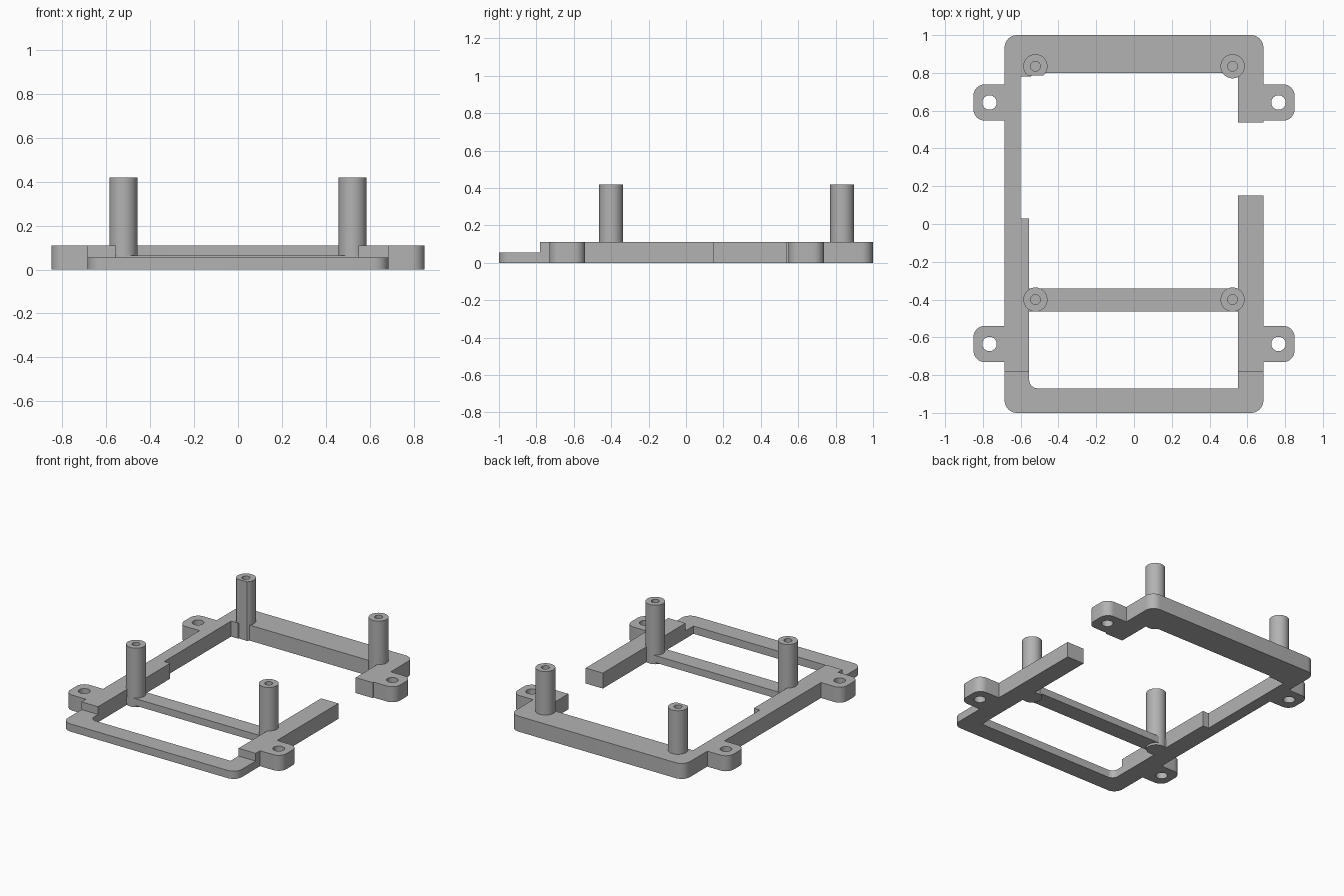
import bpy, bmesh
from math import cos, sin, pi, radians

if "Cube" in bpy.data.objects:
    bpy.data.objects.remove(bpy.data.objects["Cube"])

grey = bpy.data.materials.new("plain grey")
grey.use_nodes = True
colour = (0.45, 0.45, 0.45, 1)
grey.diffuse_color = colour
grey.node_tree.nodes["Principled BSDF"].inputs["Base Color"].default_value = colour


def prism(name, points, z0, z1):
    """Extrude a counter-clockwise outline from z0 to z1."""
    bm = bmesh.new()
    face = bm.faces.new([bm.verts.new((x, y, z0)) for x, y in points])
    top = bmesh.ops.extrude_face_region(bm, geom=[face])["geom"]
    bmesh.ops.translate(bm, vec=(0, 0, z1 - z0),
                        verts=[v for v in top if isinstance(v, bmesh.types.BMVert)])
    bmesh.ops.recalc_face_normals(bm, faces=bm.faces)
    mesh = bpy.data.meshes.new(name)
    bm.to_mesh(mesh)
    bm.free()
    mesh.materials.append(grey)
    ob = bpy.data.objects.new(name, mesh)
    bpy.context.collection.objects.link(ob)
    return ob


def plate(name, x0, x1, y0, y1, z0, z1, radii=(0, 0, 0, 0), steps=8):
    """Box with rounded vertical corners: back left, front left, front right, back right."""
    corners = [(x1, y1, -1, -1), (x0, y1, 1, -1), (x0, y0, 1, 1), (x1, y0, -1, 1)]
    points = []
    for i, ((x, y, sx, sy), r) in enumerate(zip(corners, radii)):
        for k in range(steps + 1 if r else 1):
            a = (i + k / steps) * pi / 2
            points.append((x + sx * r + r * cos(a), y + sy * r + r * sin(a)))
    return prism(name, points, z0, z1)


def cylinder(name, x, y, r, z0, z1, n=40):
    return prism(name, [(x + r * cos(2 * pi * k / n), y + r * sin(2 * pi * k / n))
                        for k in range(n)], z0, z1)


def combine(target, other, operation):
    """Apply a boolean and remove the helper."""
    mod = target.modifiers.new("cut", "BOOLEAN")
    mod.operation, mod.solver, mod.object = operation, "EXACT", other
    bpy.context.view_layer.objects.active = target
    bpy.ops.object.modifier_apply(modifier=mod.name)
    bpy.data.objects.remove(other)


H = 0.11
parts = []

# Frame with a large opening
frame = plate("frame", -0.685, 0.685, -1, 1, 0, H, [0.065] * 4)
combine(frame, plate("opening", -0.555, 0.55, -0.87, 0.8, -1, 1, (0, 0.045, 0.045, 0)), "DIFFERENCE")
# Lowered front lip, gap in the left rail, thinned right rail
combine(frame, plate("lip_cut", -1, 1, -2, -0.78, 0.055, 1), "DIFFERENCE")
combine(frame, plate("gap_cut", 0.5, 0.8, 0.15, 0.537, -1, 1), "DIFFERENCE")
combine(frame, plate("rail_cut", -0.602, -0.5, 0.03, 0.782, -1, 1), "DIFFERENCE")

# Four screw tabs with holes
for side in (-1, 1):
    for y in (-0.635, 0.643):
        x0, x1 = sorted((side * 0.64, side * 0.85))
        r = 0.06
        radii = (r, 0, 0, r) if side > 0 else (0, r, r, 0)
        tab = plate("tab", x0, x1, y - 0.096, y + 0.096, 0, H, radii)
        combine(frame, tab, "UNION")
        combine(frame, cylinder("screw_hole", side * 0.765, y, 0.038, -1, 1), "DIFFERENCE")
parts.append(frame)

# Thin cross bar
parts.append(plate("cross_bar", -0.56, 0.56, -0.462, -0.342, 0.015, 0.065))

# Standoff posts with pilot holes
for side, side_name in ((-1, "right"), (1, "left")):
    for y, end in ((-0.4, "front"), (0.835, "back")):
        x = side * 0.522
        post = cylinder(f"{end}_{side_name}_post", x, y, 0.064, 0, 0.42)
        combine(post, cylinder("pilot_hole", x, y, 0.026, H, 1), "DIFFERENCE")
        if side < 0 and end == "back":
            combine(post, plate("flat_cut", -1, 0, 0.5, 0.787, -1, 1), "DIFFERENCE")
        parts.append(post)

# Smooth round walls, sharp edges
bpy.ops.object.select_all(action="DESELECT")
for ob in parts:
    ob.select_set(True)
bpy.context.view_layer.objects.active = frame
bpy.ops.object.shade_smooth_by_angle(angle=radians(30))
